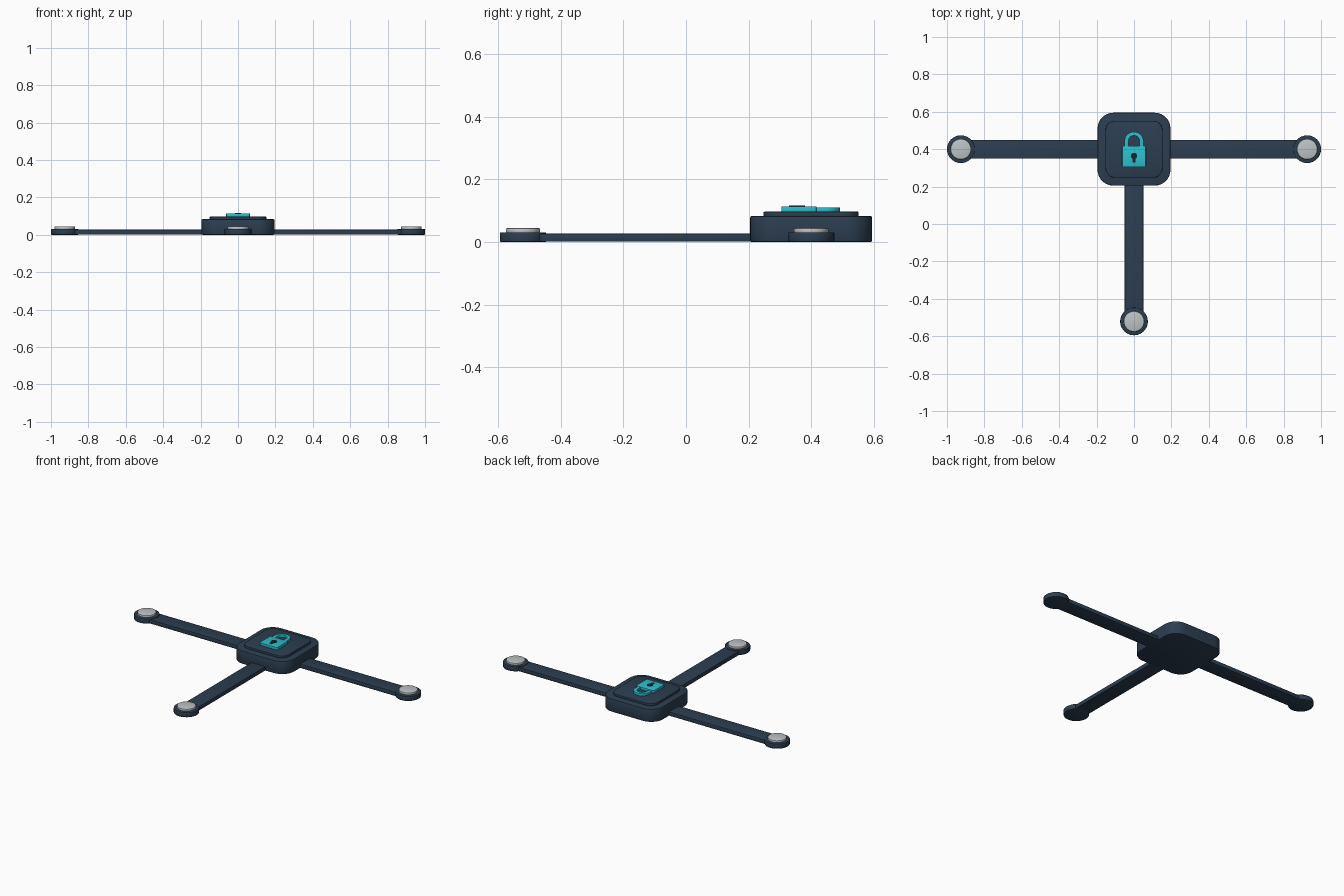
import bpy, bmesh, math
from math import sin, cos, pi

if "Cube" in bpy.data.objects:
    bpy.data.objects.remove(bpy.data.objects["Cube"])


def material(name, rgb):
    m = bpy.data.materials.new(name)
    m.diffuse_color = (*rgb, 1)
    m.use_nodes = True
    m.node_tree.nodes["Principled BSDF"].inputs["Base Color"].default_value = m.diffuse_color
    return m


NAVY = material("navy", (0.025, 0.048, 0.082))
DARK = material("dark_navy", (0.010, 0.018, 0.028))
STEEL = material("light_grey", (0.509, 0.546, 0.571))
TEAL = material("teal", (0.025, 0.52, 0.60))


def rounded_rect(cx, cy, hx, hy, r, n=8):
    """Outline of a rectangle with rounded corners."""
    pts = []
    for q, (sx, sy) in enumerate([(1, 1), (-1, 1), (-1, -1), (1, -1)]):
        for i in range(n + 1):
            a = (q + i / n) * pi / 2
            pts.append((cx + sx * (hx - r) + r * cos(a), cy + sy * (hy - r) + r * sin(a)))
    return pts


def circle(cx, cy, r, n=48):
    return [(cx + r * cos(2 * pi * i / n), cy + r * sin(2 * pi * i / n)) for i in range(n)]


def prism(name, outline, z0, z1, mat, bevel=0.0):
    """Extrude an outline from z0 to z1, softening its rims."""
    bm = bmesh.new()
    face = bm.faces.new([bm.verts.new((x, y, z0)) for x, y in outline])
    ext = bmesh.ops.extrude_face_region(bm, geom=[face])
    for v in ext["geom"]:
        if isinstance(v, bmesh.types.BMVert):
            v.co.z = z1
    bmesh.ops.recalc_face_normals(bm, faces=bm.faces)
    if bevel:
        rims = [e for e in bm.edges if abs(e.verts[0].co.z - e.verts[1].co.z) < 1e-6]
        bmesh.ops.bevel(bm, geom=rims, offset=bevel, segments=2, profile=0.5, affect="EDGES")
    me = bpy.data.meshes.new(name)
    bm.to_mesh(me)
    bm.free()
    me.materials.append(mat)
    ob = bpy.data.objects.new(name, me)
    bpy.context.collection.objects.link(ob)
    bpy.ops.object.select_all(action="DESELECT")
    ob.select_set(True)
    bpy.context.view_layer.objects.active = ob
    bpy.ops.object.shade_smooth_by_angle(angle=math.radians(35))
    return ob


CY = 0.40  # centre of the hub

# Hub and its raised top plate
prism("hub", rounded_rect(0, CY, 0.195, 0.195, 0.085), 0, 0.083, NAVY, 0.005)
prism("hub_plate", rounded_rect(0, CY, 0.152, 0.152, 0.05), 0.08, 0.097, NAVY, 0.003)

# Three straps, each ending in a round pad with a metal disc
W = 0.05
arms = {
    "left": ((-0.926, CY), (-0.55, CY, 0.376, W)),
    "right": ((0.926, CY), (0.55, CY, 0.376, W)),
    "front": ((0, -0.521), (0, -0.143, W, 0.378)),
}
for side, ((px, py), (sx, sy, hx, hy)) in arms.items():
    prism(side + "_strap", rounded_rect(sx, sy, hx, hy, 0.004, 2), 0.001, 0.027, NAVY, 0.003)
    prism(side + "_pad", circle(px, py, 0.074), 0, 0.031, NAVY, 0.003)
    prism(side + "_disc", circle(px, py, 0.055), 0.028, 0.044, STEEL, 0.004)

# Padlock emblem: body, arched shackle and keyhole
prism("lock_body", rounded_rect(0, 0.361, 0.063, 0.056, 0.008, 4), 0.095, 0.113, TEAL, 0.001)


def arch(r, n=24):
    """Half circle on short straight legs, from right to left."""
    top = [(r * cos(pi * i / n), 0.442 + r * sin(pi * i / n)) for i in range(n + 1)]
    return [(r, 0.41)] + top + [(-r, 0.41)]


prism("lock_shackle", arch(0.051) + arch(0.030)[::-1], 0.095, 0.111, TEAL, 0.001)
keyhole = [(0.017 * cos(a), 0.364 + 0.017 * sin(a))
           for a in (math.radians(-65 + 310 * i / 24) for i in range(25))]
keyhole += [(-0.007, 0.33), (0.007, 0.33)]
prism("keyhole", keyhole, 0.111, 0.116, DARK)
